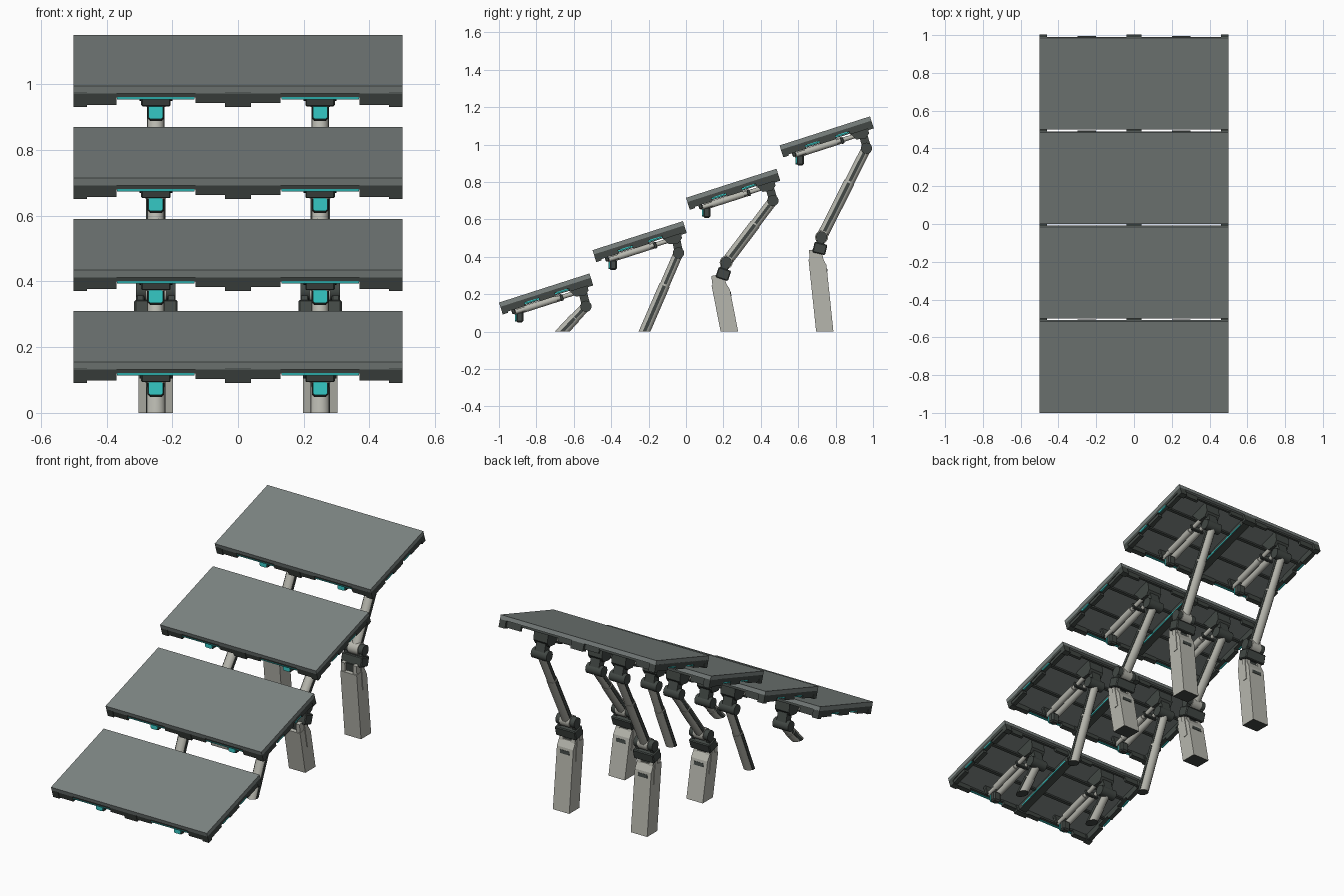
import bpy, bmesh, math
from mathutils import Matrix, Vector

if "Cube" in bpy.data.objects:
    bpy.data.objects.remove(bpy.data.objects["Cube"])

def material(name, c):
    m = bpy.data.materials.new(name)
    m.diffuse_color = (*c, 1)
    m.use_nodes = True
    m.node_tree.nodes["Principled BSDF"].inputs["Base Color"].default_value = m.diffuse_color
    return m

GREY = material("panel grey", (0.207, 0.235, 0.226))
DARK = material("dark frame", (0.054, 0.064, 0.058))
LIGHT = material("light metal", (0.47, 0.47, 0.42))
TEAL = material("teal accent", (0.035, 0.58, 0.56))

def finish(name, bm, mat, smooth=False, clip=False):
    """Turn a bmesh into an object, optionally cut off at the floor with a dark cap."""
    if clip:
        r = bmesh.ops.bisect_plane(bm, geom=bm.verts[:] + bm.edges[:] + bm.faces[:],
                                   plane_co=(0, 0, 0), plane_no=(0, 0, 1), clear_inner=True)
        es = [e for e in r["geom_cut"] if isinstance(e, bmesh.types.BMEdge)]
        if es:
            bmesh.ops.edgeloop_fill(bm, edges=es, mat_nr=1)
    bmesh.ops.recalc_face_normals(bm, faces=bm.faces[:])
    me = bpy.data.meshes.new(name)
    me.materials.append(mat)
    me.materials.append(DARK)
    bm.to_mesh(me)
    bm.free()
    ob = bpy.data.objects.new(name, me)
    bpy.context.collection.objects.link(ob)
    if smooth:
        bpy.context.view_layer.objects.active = ob
        ob.select_set(True)
        bpy.ops.object.shade_smooth_by_angle(angle=math.radians(35))
        ob.select_set(False)
    return ob

def box(bm, M, x0, x1, y0, y1, z0, z1, bevel=0):
    S = Matrix.Diagonal((x1 - x0, y1 - y0, z1 - z0, 1))
    T = Matrix.Translation(((x0 + x1) / 2, (y0 + y1) / 2, (z0 + z1) / 2))
    r = bmesh.ops.create_cube(bm, size=1, matrix=M @ T @ S)
    if bevel:
        es = list({e for v in r["verts"] for e in v.link_edges})
        bmesh.ops.bevel(bm, geom=es, offset=bevel, segments=1, affect='EDGES')

def tube(bm, a, b, r0, n=20):
    a, b = Vector(a), Vector(b)
    d = b - a
    M = Matrix.Translation((a + b) / 2) @ d.to_track_quat('Z', 'Y').to_matrix().to_4x4()
    bmesh.ops.create_cone(bm, cap_ends=True, segments=n, radius1=r0, radius2=r0,
                          depth=d.length, matrix=M)

def prism(bm, M, pts, x0, x1):
    """Side profile (y, z) extruded along x."""
    a = [bm.verts.new(M @ Vector((x0, *p))) for p in pts]
    b = [bm.verts.new(M @ Vector((x1, *p))) for p in pts]
    bm.faces.new(a)
    bm.faces.new(b[::-1])
    for i in range(len(pts)):
        j = (i + 1) % len(pts)
        bm.faces.new((a[i], b[i], b[j], a[j]))

def axis_frame(x, a, b):
    """Frame at point a with local z running towards b in the yz plane."""
    d = math.atan2(-(b[0] - a[0]), b[1] - a[1])
    return Matrix.Translation((x, a[0], a[1])) @ Matrix.Rotation(d, 4, 'X')

L = 0.508                       # panel length along its slope
TILT = math.radians(17.8)
# upper joint, knee (or floor exit), leg top and base as (y, z)
ARMS = [((-0.535, 0.135), (-0.69, -0.03), None),
        ((-0.04, 0.42), (-0.235, -0.03), None),
        ((0.465, 0.70), (0.215, 0.37), ((0.18, 0.265), (0.232, 0.0))),
        ((0.965, 0.98), (0.725, 0.505), ((0.70, 0.40), (0.742, 0.0)))]

for i, (top, knee, leg) in enumerate(ARMS):
    oy, oz = -1 + 0.5 * i, 0.155 + 0.28 * i
    M = Matrix.Translation((0, oy, oz)) @ Matrix.Rotation(TILT, 4, 'X')

    # top plate
    bm = bmesh.new()
    box(bm, M, -0.5, 0.5, 0, L, -0.024, 0)
    finish(f"top_plate_{i}", bm, GREY)

    # frame under the plate: rim, corner and middle blocks, ribs
    bm = bmesh.new()
    for s in (-1, 1):
        def sbox(xa, xb, *r):
            box(bm, M, min(s * xa, s * xb), max(s * xa, s * xb), *r)
        for y0, y1, g in ((0, 0.03, 0), (L - 0.03, L, 0.01)):
            sbox(0.46, 0.5, y0, y1, -0.067, -0.021)
            sbox(0.37, 0.46, y0 + 0.003, y1 - 0.003 - g, -0.061, -0.021)
            sbox(0.04, 0.13, y0 + 0.003, y1 - 0.003 - g, -0.055, -0.021)
            sbox(0.13, 0.37, y0 + 0.005, y1 - 0.005 - g, -0.038, -0.021)
        sbox(0.47, 0.5, 0.0, L, -0.042, -0.021)
        for y0, y1 in ((0.03, 0.13), (0.21, 0.30), (L - 0.13, L - 0.03)):
            sbox(0.47, 0.497, y0, y1, -0.06, -0.021)
        sbox(0.02, 0.47, 0.17, 0.185, -0.036, -0.021)
        sbox(0.02, 0.47, 0.34, 0.355, -0.036, -0.021)
    for y0, y1 in ((0, 0.03), (L - 0.03, L)):
        box(bm, M, -0.04, 0.04, y0, y1, -0.067, -0.021)
    box(bm, M, -0.022, 0.022, 0.03, L - 0.03, -0.055, -0.021)
    finish(f"panel_frame_{i}", bm, DARK)

    # teal light strips
    bm = bmesh.new()
    for s in (-1, 1):
        box(bm, M, s * 0.25 - 0.118, s * 0.25 + 0.118, 0.004, 0.012, -0.044, -0.037)
        box(bm, M, s * 0.4975 - 0.004, s * 0.4975 + 0.004, 0.14, 0.20, -0.048, -0.041)
        box(bm, M, s * 0.4975 - 0.004, s * 0.4975 + 0.004, 0.31, 0.37, -0.048, -0.041)
        box(bm, M, s * 0.023 - 0.003, s * 0.023 + 0.003, 0.06, L - 0.06, -0.05, -0.043)
    finish(f"light_strips_{i}", bm, TEAL)

    for side, cx in (("left", -0.25), ("right", 0.25)):
        tag = f"{side}_{i}"
        MX = M @ Matrix.Translation((cx, 0, 0))

        # actuator: paired sleeve and rod beneath the panel
        bm = bmesh.new()
        for x, r, ya, yb in ((-0.024, 0.018, 0.08, 0.33), (-0.024, 0.011, 0.06, 0.42),
                             (0.024, 0.012, 0.06, 0.42), (0.024, 0.018, 0.12, 0.30)):
            tube(bm, MX @ Vector((x, ya, -0.075)), MX @ Vector((x, yb, -0.075)), r, n=14)
        finish(f"actuator_{tag}", bm, LIGHT, True)

        # front sensor: dark mount and housing, teal lens facing forward
        F = Matrix.Translation((cx, oy + 0.108, oz - 0.079))
        bm = bmesh.new()
        box(bm, MX, -0.045, 0.045, 0.05, 0.07, -0.082, -0.021, 0.004)
        box(bm, MX, -0.042, 0.042, 0.32, 0.335, -0.095, -0.06, 0.003)
        box(bm, F, -0.025, 0.025, -0.016, 0.022, -0.028, 0.03, 0.008)
        finish(f"front_sensor_{tag}", bm, DARK)
        bm = bmesh.new()
        c = 0.006
        prism(bm, F @ Matrix.Rotation(math.pi / 2, 4, 'Z'),
              [(-.022, -.022 + c), (-.022 + c, -.022), (.022 - c, -.022), (.022, -.022 + c),
               (.022, .022 - c), (.022 - c, .022), (-.022 + c, .022), (-.022, .022 - c)],
              -0.022, -0.0135)
        finish(f"sensor_lens_{tag}", bm, TEAL)

        # bracket and hinge at the rear of the panel
        bm = bmesh.new()
        prism(bm, MX, [(0.36, -0.021), (0.485, -0.021), (0.475, -0.085), (0.45, -0.105),
                       (0.40, -0.095)], -0.045, 0.045)
        jl = M.inverted() @ Vector((0, *top))
        prism(bm, MX, [(0.42, -0.09), (0.465, -0.09), (jl.y + 0.025, jl.z),
                       (jl.y - 0.02, jl.z)], -0.03, 0.03)
        tube(bm, (cx - 0.05, *top), (cx + 0.05, *top), 0.03)
        finish(f"rear_hinge_{tag}", bm, DARK, True)

        # telescopic arm
        t, k = Vector((cx, *top)), Vector((cx, *knee))
        mid = k.lerp(t, 0.62)
        bm = bmesh.new()
        tube(bm, k, mid, 0.029)
        tube(bm, mid, t, 0.026)
        finish(f"arm_{tag}", bm, LIGHT, True, True)
        AF = axis_frame(cx, knee, top)
        n = (t - k).length
        bm = bmesh.new()
        for s in (-1, 1):
            box(bm, AF, s * 0.026 - 0.004, s * 0.026 + 0.004, -0.009, 0.009, 0.03, n * 0.61)
            box(bm, AF, s * 0.023 - 0.004, s * 0.023 + 0.004, -0.008, 0.008, n * 0.63, n - 0.03)
        finish(f"arm_channel_{tag}", bm, DARK, clip=True)

        if leg:
            # knee joint
            bm = bmesh.new()
            for s in (-1, 1):
                tube(bm, (cx + s * 0.03, *knee), (cx + s * 0.06, *knee), 0.03)
            LF = axis_frame(cx, leg[1], leg[0])
            h = (Vector(leg[0]) - Vector(leg[1])).length
            KF = axis_frame(cx, leg[0], knee)
            box(bm, KF, -0.066, 0.066, -0.03, 0.04, 0.018, 0.075, 0.005)
            for x in (-0.06, 0.035):
                box(bm, KF, x, x + 0.025, -0.022, 0.022, 0.06, 0.11, 0.004)
            finish(f"knee_joint_{tag}", bm, DARK, True)
            bm = bmesh.new()
            tube(bm, (cx - 0.032, *knee), (cx + 0.032, *knee), 0.035)
            finish(f"knee_hub_{tag}", bm, LIGHT, True)

            # leg with forked, tapered top
            bm = bmesh.new()
            prism(bm, LF, [(-0.046, -0.02), (0.046, -0.02), (0.046, h - 0.05),
                           (0.030, h - 0.01), (-0.046, h - 0.01)], -0.0525, 0.0525)
            for x in (-0.05, 0.026):
                prism(bm, LF, [(-0.042, h - 0.03), (0.034, h - 0.03), (0.028, h + 0.04),
                               (-0.038, h + 0.04)], x, x + 0.024)
            finish(f"leg_{tag}", bm, LIGHT, clip=True)

            # slotted side plates on the leg
            bm = bmesh.new()
            for s in (-1, 1):
                box(bm, LF, s * 0.053 - 0.003, s * 0.053 + 0.003, -0.004, 0.02, h - 0.12, h + 0.02)
            finish(f"leg_side_plate_{tag}", bm, LIGHT)
            bm = bmesh.new()
            box(bm, LF, -0.03, 0.03, 0.043, 0.048, h - 0.085, h - 0.065)
            box(bm, LF, -0.026, 0.026, -0.025, 0.02, h - 0.03, h + 0.035)
            finish(f"leg_inset_{tag}", bm, DARK)
